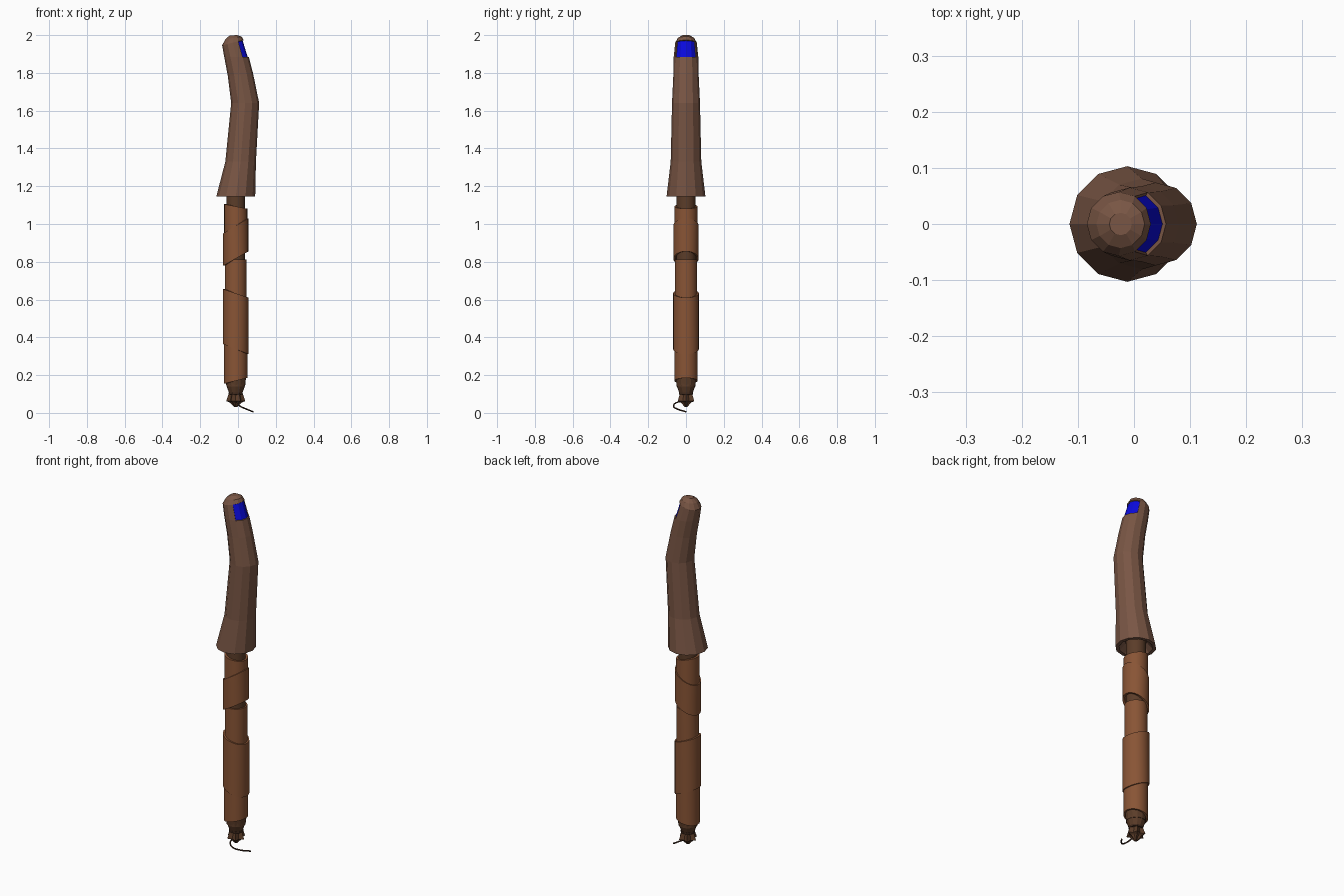
import bpy, bmesh
from math import cos, sin, tau

cube = bpy.data.objects.get("Cube")
if cube:
    bpy.data.objects.remove(cube)


def material(name, rgb):
    m = bpy.data.materials.new(name)
    m.use_nodes = True
    m.diffuse_color = (*rgb, 1)
    m.node_tree.nodes["Principled BSDF"].inputs["Base Color"].default_value = (*rgb, 1)
    return m


SHEATH = material("dull brown", (0.19, 0.092, 0.058))
LEATHER = material("leather brown", (0.25, 0.09, 0.036))
DARK = material("dark brown", (0.105, 0.046, 0.022))
BLUE = material("deep blue", (0.003, 0.003, 0.72))
CORD = material("cord brown", (0.05, 0.022, 0.012))
AXIS = -0.012


def loft(name, rings, sides, mats, caps=True, loop=False, flute=0.0, edit=None, smooth=False):
    """Skin rings of (centre x, height, radius, rise towards +x)."""
    bm = bmesh.new()
    rows = []
    for cx, z, r, tilt in rings:
        row = []
        for i in range(sides):
            a = tau * i / sides
            k = r * (1 + flute * (-1) ** i)
            row.append(bm.verts.new((cx + k * cos(a), k * sin(a), z + tilt * cos(a))))
        rows.append(row)
    for lo, hi in zip(rows, rows[1:] + rows[:1] if loop else rows[1:]):
        for i in range(sides):
            j = (i + 1) % sides
            bm.faces.new((lo[i], lo[j], hi[j], hi[i]))
    if caps and not loop:
        bm.faces.new(rows[0][::-1])
        bm.faces.new(rows[-1])
    bmesh.ops.recalc_face_normals(bm, faces=bm.faces)
    if edit:
        edit(bm)
    me = bpy.data.meshes.new(name)
    bm.to_mesh(me)
    bm.free()
    ob = bpy.data.objects.new(name, me)
    bpy.context.collection.objects.link(ob)
    for m in mats:
        me.materials.append(m)
    if smooth:
        bpy.ops.object.select_all(action="DESELECT")
        ob.select_set(True)
        bpy.context.view_layer.objects.active = ob
        bpy.ops.object.shade_smooth_by_angle(angle=0.7)
    return ob


def cut_window(bm):
    # Sink the four upper panels facing +x and paint them
    panels = [f for f in bm.faces
              if 1.9 < f.calc_center_median().z < 1.965 and f.normal.x > 0.4]
    bmesh.ops.inset_region(bm, faces=panels, thickness=0.002, depth=-0.006)
    for f in panels:
        f.material_index = 1


# Curved faceted sheath, hollow at the mouth, with the window near its tip
loft("sheath", [
    (AXIS, 1.18, 0.055, 0),
    (AXIS, 1.145, 0.085, 0),
    (AXIS, 1.145, 0.103, 0),
    (0.014, 1.33, 0.081, 0),
    (0.038, 1.64, 0.074, 0),
    (0.013, 1.79, 0.067, 0.006),
    (-0.008, 1.885, 0.065, 0),
    (-0.027, 1.96, 0.057, 0.014),
    (-0.024, 1.985, 0.043, 0.007),
    (-0.024, 1.999, 0.02, 0.001),
], 12, [SHEATH, BLUE], edit=cut_window)

# Inner rod
loft("rod", [(AXIS, 0.14, 0.05, 0), (AXIS, 1.19, 0.05, 0)], 16, [DARK], smooth=True)

# Leather wraps with slanted ends: bottom, its rise, top, its rise, radius
wraps = {
    "wrap_lower": (0.17, 0.015, 0.37, -0.027, 0.062),
    "wrap_wide": (0.338, -0.027, 0.633, -0.023, 0.068),
    "wrap_middle": (0.6, -0.023, 0.812, 0, 0.058),
    "wrap_upper": (0.817, 0.038, 0.99, 0.04, 0.067),
    "wrap_top": (0.96, 0.04, 1.093, -0.012, 0.061),
}
for name, (low, low_tilt, high, high_tilt, r) in wraps.items():
    loft(name, [
        (AXIS, low, r - 0.012, low_tilt),
        (AXIS, low, r, low_tilt),
        (AXIS, high, r, high_tilt),
        (AXIS, high, r - 0.012, high_tilt),
    ], 24, [LEATHER], loop=True, smooth=True)

# Gathered end below the grip
loft("end_cap", [
    (AXIS, 0.1, 0.033, 0),
    (AXIS, 0.145, 0.05, 0),
    (AXIS, 0.185, 0.054, 0),
], 12, [DARK])
loft("gathered_knot", [
    (AXIS, 0.03, 0.006, 0),
    (AXIS, 0.055, 0.026, 0),
    (AXIS, 0.062, 0.042, 0),
    (AXIS, 0.105, 0.03, 0),
], 12, [DARK], flute=0.2)

# Cord tied round the neck
loft("neck_band", [
    (AXIS, 0.096, 0.03, 0),
    (AXIS, 0.098, 0.037, 0),
    (AXIS, 0.108, 0.037, 0),
    (AXIS, 0.11, 0.03, 0),
], 12, [CORD], loop=True)

# Loose cord tail
curve = bpy.data.curves.new("cord_tail", "CURVE")
curve.dimensions = "3D"
curve.bevel_depth = 0.004
curve.bevel_resolution = 1
curve.use_fill_caps = True
curve.resolution_u = 6
path = [(AXIS, -0.02, 0.062), (-0.01, -0.055, 0.052), (0.01, -0.066, 0.036),
        (0.045, -0.045, 0.02), (0.08, 0, 0.006)]
spline = curve.splines.new("BEZIER")
spline.bezier_points.add(len(path) - 1)
for p, co in zip(spline.bezier_points, path):
    p.co = co
    p.handle_left_type = p.handle_right_type = "AUTO"
curve.materials.append(CORD)
bpy.context.collection.objects.link(bpy.data.objects.new("cord_tail", curve))
